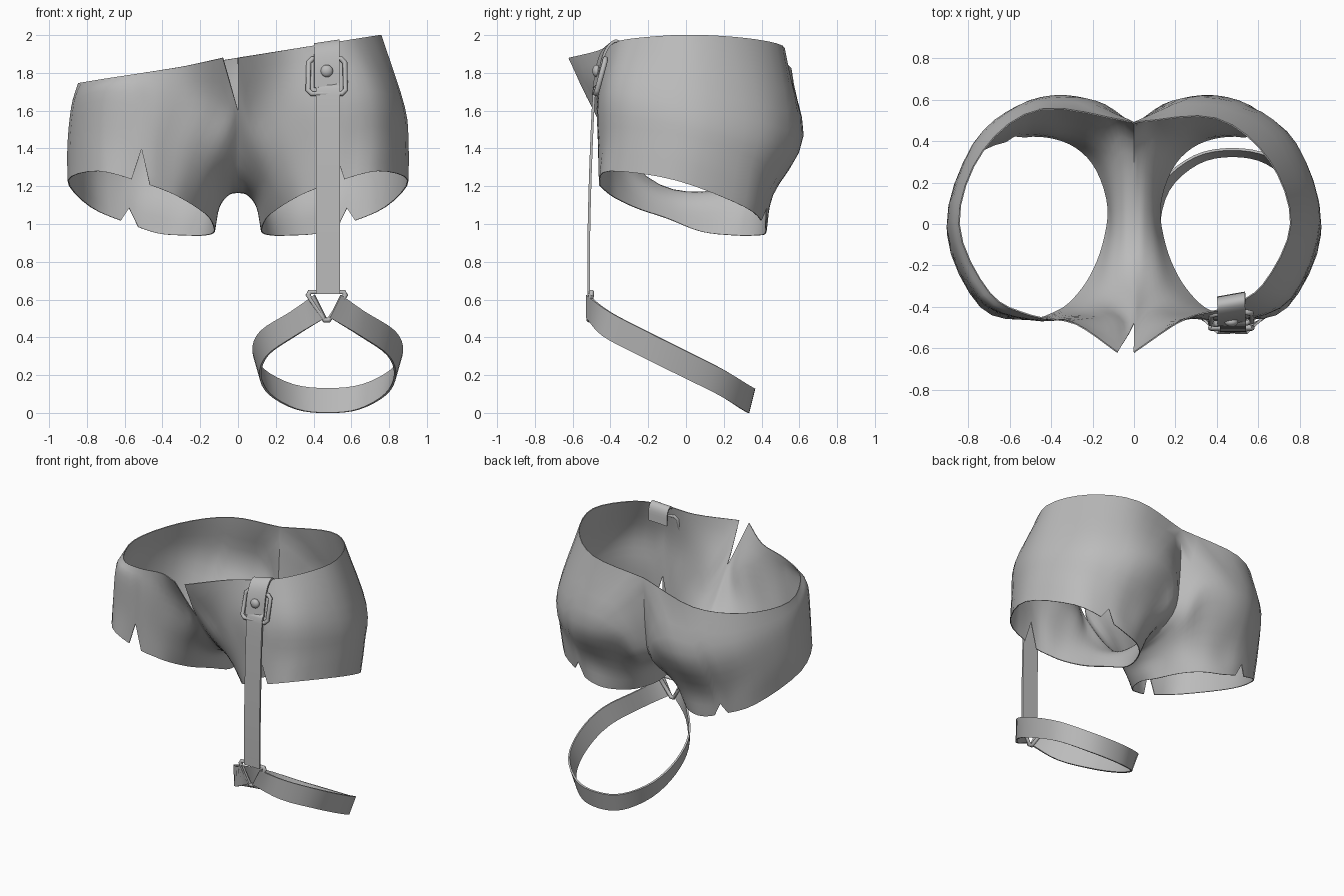
import bpy, bmesh
from mathutils import Vector

if "Cube" in bpy.data.objects:
    bpy.data.objects.remove(bpy.data.objects["Cube"])

grey = bpy.data.materials.new("plain grey")
grey.use_nodes = True
grey.diffuse_color = (0.5, 0.5, 0.5, 1)
grey.node_tree.nodes["Principled BSDF"].inputs["Base Color"].default_value = (0.5, 0.5, 0.5, 1)


def spline(keys, u, closed=False, corners=()):
    """Point on a smooth curve through the keys; it may turn sharply at corners."""
    n = len(keys)
    i = min(int(u), n - 1 if closed else n - 2)
    t = u - i
    j = (i + 1) % n
    b, c = keys[i], keys[j]
    start = i in corners or (not closed and i == 0)
    end = j in corners or (not closed and j == n - 1)
    a = 2 * b - c if start else keys[i - 1]
    d = 2 * c - b if end else keys[(j + 1) % n]
    return 0.5 * (2 * b + (c - a) * t + (2 * a - 5 * b + 4 * c - d) * t * t
                  + (3 * b - a - 3 * c + d) * t ** 3)


def vectors(points):
    return [Vector(p) for p in points]


def finish(obj, thickness=0.0):
    """Give the object its colour, thickness and smooth shading."""
    obj.data.materials.clear()
    obj.data.materials.append(grey)
    bpy.ops.object.select_all(action="DESELECT")
    obj.select_set(True)
    bpy.context.view_layer.objects.active = obj
    if thickness:
        mod = obj.modifiers.new("thickness", "SOLIDIFY")
        mod.thickness = thickness
        mod.offset = 0
        bpy.ops.object.modifier_apply(modifier=mod.name)
    bpy.ops.object.shade_smooth_by_angle(angle=0.9)
    return obj


def from_bmesh(name, bm, thickness=0.0):
    mesh = bpy.data.meshes.new(name)
    bm.to_mesh(mesh)
    bm.free()
    obj = bpy.data.objects.new(name, mesh)
    bpy.context.collection.objects.link(obj)
    return finish(obj, thickness)


def ribbon(name, path, halves, thickness, steps=4):
    """Flat band along a path; halves are the half-width vectors."""
    bm = bmesh.new()
    path, halves = vectors(path), vectors(halves)
    last = None
    for k in range((len(path) - 1) * steps + 1):
        p, w = spline(path, k / steps), spline(halves, k / steps)
        row = bm.verts.new(p - w), bm.verts.new(p + w)
        if last:
            bm.faces.new((last[0], row[0], row[1], last[1]))
        last = row
    return from_bmesh(name, bm, thickness)


def wire(name, points, radius):
    """Closed round wire with softened corners."""
    points = vectors(points)
    curve = bpy.data.curves.new(name, "CURVE")
    curve.dimensions = "3D"
    curve.bevel_depth = radius
    curve.bevel_resolution = 2
    line = curve.splines.new("POLY")
    line.points.add(len(points) * 2 - 1)
    for i, p in enumerate(points):
        for k, other in enumerate((points[i - 1], points[(i + 1) % len(points)])):
            q = p + (other - p).normalized() * 0.02
            line.points[i * 2 + k].co = (*q, 1)
    line.use_cyclic_u = True
    obj = bpy.data.objects.new(name, curve)
    bpy.context.collection.objects.link(obj)
    bpy.ops.object.select_all(action="DESELECT")
    obj.select_set(True)
    bpy.context.view_layer.objects.active = obj
    bpy.ops.object.convert(target="MESH")
    return finish(bpy.context.view_layer.objects.active)


# Shorts: loops around one leg, from the hem out to the waist and centre seam.
# Each loop runs front centre, outer side, back centre, crotch.
hem = vectors([
    (.29, -.36, 1.13), (.37, -.42, 1.17), (.51, -.46, 1.22), (.74, -.40, 1.28), (.90, -.05, 1.23),
    (.78, .31, 1.09), (.57, .41, 1.0), (.42, .42, .95), (.28, .37, .94), (.18, .26, .94),
    (.125, .08, .96), (.15, -.10, 1.03), (.21, -.25, 1.08)])
thigh = vectors([
    (.23, -.41, 1.38), (.36, -.44, 1.42), (.51, -.46, 1.44), (.76, -.36, 1.46), (.90, 0, 1.42),
    (.79, .34, 1.30), (.58, .45, 1.18), (.40, .45, 1.14), (.25, .42, 1.12), (.13, .31, 1.10),
    (.10, .06, 1.09), (.11, -.14, 1.15), (.15, -.32, 1.27)])
hip = vectors([
    (.11, -.46, 1.62), (.28, -.455, 1.66), (.50, -.46, 1.68), (.745, -.35, 1.70), (.88, .02, 1.62),
    (.77, .39, 1.54), (.56, .57, 1.48), (.34, .62, 1.47), (.14, .56, 1.42), (.07, .42, 1.22),
    (.05, .07, 1.155), (.05, -.19, 1.225), (.06, -.41, 1.45)])
waist = 1.88
rim = vectors([
    (0, -.62, waist), (.26, -.47, waist), (.47, -.42, waist), (.66, -.31, waist), (.80, 0, waist),
    (.69, .33, waist), (.42, .53, waist), (0, .49, waist), (0, .47, 1.5), (0, .40, 1.27),
    (0, .08, 1.168), (0, -.21, 1.25), (0, -.48, 1.6)])
STEPS, ROWS = 4, 12
notches = {2 * STEPS: 0.27, 6 * STEPS: 0.17}   # columns where the hem is cut up

shorts = bmesh.new()
for side in (1, -1):
    columns = []
    for k in range(len(hem) * STEPS):
        u = k / STEPS
        keys = [spline(loop, u, True) for loop in (hem, thigh, hip)]
        edge = spline(rim, u, True, (0, 7))
        # The waist slopes up, and narrows, towards the left side
        edge.x *= 1 - 0.055 * side
        edge.y *= 1 - 0.1 * side * edge.x
        edge.z += 0.16 * side * edge.x
        keys.append(edge)
        cut = notches.get(k, 0)
        column = []
        for r in range(ROWS + 1):
            p = spline(keys, 3 * (cut + (1 - cut) * r / ROWS))
            # Slit at the front centre, opened on the right side only
            if side < 0 and p.y < 0 and p.z > 1.6:
                p.x += 0.08 * (p.z - 1.6) / 0.28 * max(0, 1 - p.x / 0.3)
            column.append(shorts.verts.new((p.x * side, p.y, p.z)))
        columns.append(column)
    for i, a in enumerate(columns):
        b = columns[(i + 1) % len(columns)]
        for r in range(ROWS):
            quad = [a[r], b[r], b[r + 1], a[r + 1]]
            shorts.faces.new(quad if side > 0 else quad[::-1])
bmesh.ops.remove_doubles(shorts, verts=shorts.verts, dist=0.0005)
from_bmesh("shorts", shorts, 0.006)

# Tab folded over the waist
mid = 0.47
tab = [(-.345, 1.84), (-.352, 1.93), (-.385, 1.96), (-.43, 1.92), (-.458, 1.84), (-.475, 1.73)]
ribbon("waist_tab", [(mid, y, z) for y, z in tab], [(.067, .012, .01)] * len(tab), 0.014)

# Buckle frame and stud
wire("buckle", [(mid - .095, -.435, 1.875), (mid + .095, -.425, 1.875),
                (mid + .1, -.475, 1.69), (mid - .1, -.485, 1.69)], 0.014)
bpy.ops.mesh.primitive_uv_sphere_add(segments=16, ring_count=10, radius=0.033,
                                     location=(mid, -.473, 1.81))
stud = bpy.context.object
stud.name = "stud"
stud.scale.y = 0.7
finish(stud)

# Long hanging strap
drop = [(-.465, 1.74), (-.487, 1.68), (-.505, 1.3), (-.515, .9), (-.515, .63)]
ribbon("hanging_strap", [(mid + .007, y, z) for y, z in drop], [(.063, 0, 0)] * len(drop), 0.014)

# Triangular ring
wire("triangle_ring", [(mid - .11, -.5, .64), (mid + .11, -.5, .64), (mid, -.515, .475)], 0.014)

# Thigh band, tapering downwards, with both ends slanted along the ring
half = [(.435, -.525, .565), (.29, -.42, .47), (.14, -.23, .37), (.10, -.02, .265),
        (.15, .18, .165), (.30, .31, .085), (.475, .345, .065)]
other = [(0.95 - x, y, z) for x, y, z in half[-2::-1]]
band = half + other
widths = [((x - .475) * .05, .016, .065) for x, y, z in band]
widths[0], widths[-1] = (-.03, 0, .06), (.03, 0, .06)
ribbon("thigh_band", band, widths, 0.012)
